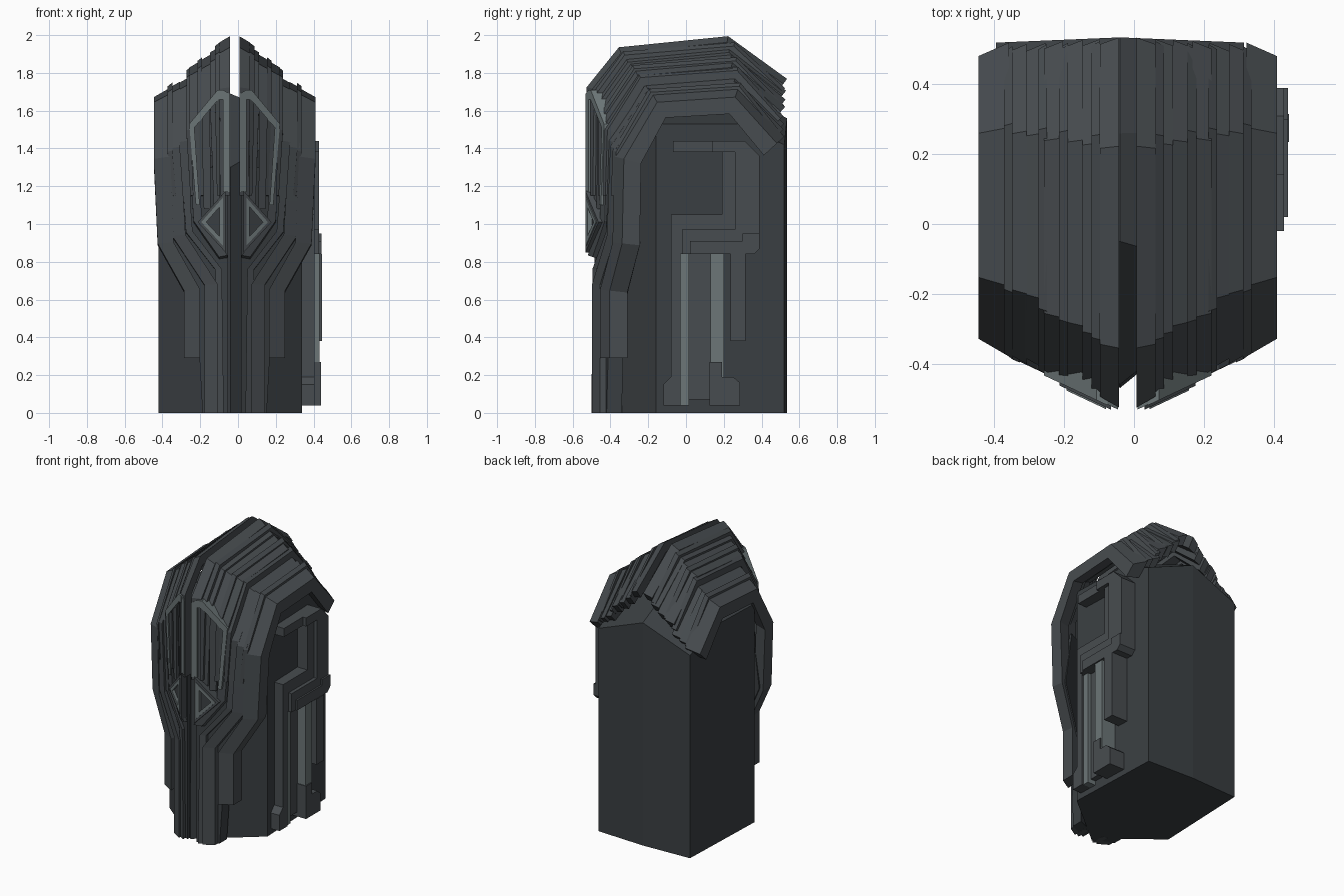
import bpy, bmesh
from mathutils import Vector

if "Cube" in bpy.data.objects:
    bpy.data.objects.remove(bpy.data.objects["Cube"])

CX = -0.018          # symmetry axis of the helmet
SLOPE = 0.47         # how fast the face falls back away from the centre


def material(name, rgb):
    m = bpy.data.materials.new(name)
    m.diffuse_color = (*rgb, 1)
    m.use_nodes = True
    m.node_tree.nodes["Principled BSDF"].inputs["Base Color"].default_value = m.diffuse_color
    return m


DARK = material("dark_metal", (0.043, 0.05, 0.055))
MID = material("mid_metal", (0.064, 0.073, 0.08))
LIGHT = material("light_metal", (0.15, 0.18, 0.185))


def make(name, verts, faces, mat):
    bm = bmesh.new()
    vs = [bm.verts.new(v) for v in verts]
    for f in faces:
        bm.faces.new([vs[i] for i in f])
    bmesh.ops.recalc_face_normals(bm, faces=bm.faces)
    me = bpy.data.meshes.new(name)
    bm.to_mesh(me)
    bm.free()
    me.materials.append(mat)
    ob = bpy.data.objects.new(name, me)
    bpy.context.collection.objects.link(ob)
    return ob


def prism(name, front, back, mat, hole=None):
    """Solid between two matching outlines; hole = (front, back) gives a ring."""
    n = len(front)
    verts = list(front) + list(back)
    nxt = [(i, (i + 1) % n) for i in range(n)]
    faces = [(i, j, n + j, n + i) for i, j in nxt]
    if hole:
        verts += list(hole[0]) + list(hole[1])
        faces += [(2*n + i, 2*n + j, 3*n + j, 3*n + i) for i, j in nxt]
        faces += [(i, j, 2*n + j, 2*n + i) for i, j in nxt]
        faces += [(n + i, n + j, 3*n + j, 3*n + i) for i, j in nxt]
    else:
        faces += [tuple(range(n)), tuple(range(n, 2 * n))]
    return make(name, verts, faces, mat)


def face_y(u):
    return -0.535 + SLOPE * u


def face_part(name, outline, proud, depth, mat, hole=None):
    """Plate given in (u, z) laid on the V-shaped face, on both sides."""
    for side, s in (("left", -1), ("right", 1)):
        def lay(pts, d):
            return [(CX + s * u, face_y(u) - proud + d, z) for u, z in pts]
        h = (lay(hole, 0), lay(hole, depth)) if hole else None
        prism(f"{side}_{name}", lay(outline, 0), lay(outline, depth), mat, h)


def ribbon(name, pts, depth, mat, tilt=0.4):
    """Angular strip through (u, y, z, width), tilted outwards, on both sides."""
    for side, s in (("left", -1), ("right", 1)):
        verts = []
        for i, (u, y, z, w) in enumerate(pts):
            a, b = pts[max(i - 1, 0)], pts[min(i + 1, len(pts) - 1)]
            t = Vector((b[1] - a[1], b[2] - a[2])).normalized()
            n = Vector((-t.y, t.x))
            d = tilt * w
            for side_u, drop in ((-1, -d), (1, d), (1, d + depth), (-1, depth)):
                verts.append((CX + s * (u + side_u * w / 2), y + n.x * drop, z + n.y * drop))
        faces = [(0, 1, 2, 3), tuple(range(len(verts) - 4, len(verts)))]
        for k in range(0, len(verts) - 4, 4):
            faces += [(k + j, k + (j + 1) % 4, k + 4 + (j + 1) % 4, k + 4 + j) for j in range(4)]
        make(f"{side}_{name}", verts, faces, mat)


# Core body: hexagonal column, ridged roof sloping down at front and back
BX, HW, HB = -0.04, 0.38, 0.355
body = [(BX, -0.47, 0), (BX + HW, -0.16, 0), (BX + HB, 0.52, 0),
        (BX, 0.535, 0), (BX - HB, 0.52, 0), (BX - HW, -0.16, 0),
        (BX, -0.46, 1.3), (BX + HW, -0.16, 1.53), (BX + HB, 0.52, 1.42),
        (BX, 0.535, 1.56), (BX - HB, 0.52, 1.42), (BX - HW, -0.16, 1.53),
        (BX, -0.05, 1.69), (BX, 0.26, 1.69), (BX + 0.364, 0.27, 1.53), (BX - 0.364, 0.27, 1.53)]
make("core_body", body,
     [tuple(range(6)), (0, 1, 7, 6), (1, 2, 8, 14, 7), (2, 3, 9, 8), (3, 4, 10, 9),
      (4, 5, 11, 15, 10), (5, 0, 6, 11), (6, 7, 12), (6, 12, 11),
      (7, 14, 13, 12), (12, 13, 15, 11), (14, 8, 9, 13), (13, 9, 10, 15)], DARK)

# Helmet strips: (t inner->outer, u start, u end, recess, lower path of (u, z), lower width)
strips = [
    (0.00, 0.025, 0.08, 0.0, [(0.05, 1.15)], 0.05),
    (0.19, 0.08, 0.13, 0.012, [(0.095, 1.10)], 0.032),
    (0.34, 0.13, 0.185, 0.005, [(0.145, 1.08)], 0.036),
    (0.46, 0.185, 0.24, 0.0, [(0.20, 1.10), (0.195, 1.02), (0.06, 0.83)], 0.045),
    (0.74, 0.235, 0.295, 0.01, [(0.252, 1.12), (0.24, 0.96), (0.085, 0.76), (0.075, 0)], 0.035),
    (0.83, 0.29, 0.345, 0.0, [(0.305, 1.12), (0.295, 0.94), (0.125, 0.68), (0.125, 0)], 0.07),
    (0.97, 0.34, 0.428, 0.0, [(0.365, 0.9), (0.225, 0.65), (0.225, 0.29)], 0.085),
]
for i, (t, u0, u1, r, lower, w) in enumerate(strips):
    u, wt = (u0 + u1) / 2, u1 - u0
    path = [(u, 0.525 - 0.025 * t, 1.755 - 0.32 * t, wt),
            (u, 0.22 + 0.05 * t, 1.978 - 0.29 * t, wt),
            (u, -0.35 + 0.19 * t, 1.92 - 0.26 * t, wt),
            (u, face_y(u) + r, 1.72 - 0.38 * t, wt)]
    path += [(lu, face_y(lu) + r, lz, w) for lu, lz in lower]
    ribbon(f"helmet_strip_{i + 1}", path, 0.06 + 0.035 * t, MID, 0.3)

# Narrow raised ridges along the crown steps
for i, t in enumerate((0.12, 0.4, 0.58, 0.88)):
    u = 0.052 + 0.33 * t
    ribbon(f"crown_ridge_{i + 1}",
           [(u, 0.52 - 0.02 * t, 1.75 - 0.32 * t, 0.025),
            (u, 0.25 + 0.04 * t, 1.985 - 0.28 * t, 0.025),
            (u, -0.35 + 0.18 * t, 1.935 - 0.26 * t, 0.025),
            (u, face_y(u) - 0.005, 1.72 - 0.38 * t, 0.025),
            (u * 0.93, face_y(u * 0.93) - 0.005, 1.15, 0.016)], 0.05, MID)

# Backing plate behind the face strips
face_part("cheek_plate", [(0.035, 1.3), (0.3, 1.3), (0.38, 0.9), (0.25, 0.66), (0.2, 0.55),
                          (0.17, 0), (0.035, 0)], -0.035, 0.08, DARK)

# Light visor frame: inner bar and outer bent bar
face_part("visor_inner_bar", [(0.028, 1.17), (0.062, 1.17), (0.062, 1.71), (0.028, 1.69)],
          0.01, 0.05, LIGHT)
face_part("visor_outer_bar", [(0.058, 1.71), (0.09, 1.71), (0.24, 1.53), (0.205, 1.1),
                              (0.185, 1.1), (0.213, 1.51), (0.085, 1.66), (0.058, 1.66)],
          0.012, 0.06, LIGHT)

# Triangular eyes: outer rim, lighter inner rim and recessed socket
face_part("eye_rim", [(0.048, 1.175), (0.048, 0.85), (0.195, 1.01)], 0.02, 0.08, MID,
          [(0.065, 1.13), (0.065, 0.895), (0.172, 1.01)])
face_part("eye_inner_rim", [(0.062, 1.14), (0.062, 0.885), (0.176, 1.01)], 0.025, 0.06, LIGHT,
          [(0.08, 1.09), (0.08, 0.935), (0.15, 1.01)])
face_part("eye_socket", [(0.062, 1.14), (0.062, 0.885), (0.176, 1.01)], 0.0, 0.05, DARK)


# Equipment on the right side, outlines in (y, z)
def side_part(name, outline, x, mat):
    prism(name, [(x, y, z) for y, z in outline], [(0.31, y, z) for y, z in outline], mat)


def side_box(name, y0, y1, z0, z1, x, mat):
    side_part(name, [(y0, z0), (y1, z0), (y1, z1), (y0, z1)], x, mat)


side_part("side_conduit_inner", [(-0.07, 1.44), (0.3, 1.44), (0.3, 0.88), (0.02, 0.88), (0.02, 0.84),
                                 (-0.03, 0.84), (-0.03, 0.04), (-0.12, 0.04), (-0.12, 0.15), (-0.08, 0.19),
                                 (-0.08, 1.05), (0.19, 1.05), (0.19, 1.38), (-0.07, 1.38)], 0.405, MID)
side_part("side_conduit_outer", [(0.14, 1.44), (0.31, 1.44), (0.39, 1.36), (0.39, 0.87), (0.36, 0.84),
                                 (-0.02, 0.84), (-0.02, 0.97), (0.26, 0.97), (0.26, 1.38), (0.14, 1.38)],
          0.43, MID)
side_part("side_conduit_elbow", [(0.39, 0.95), (0.39, 0.87), (0.36, 0.84), (0.02, 0.84), (0.02, 0.91),
                                 (0.3, 0.91), (0.3, 0.95)], 0.442, MID)
side_box("side_panel", 0.0, 0.14, 0.07, 0.84, 0.37, MID)
side_box("side_light_bar_front", -0.03, 0.015, 0.04, 0.84, 0.395, LIGHT)
side_box("side_light_bar_rear", 0.13, 0.2, 0.06, 0.84, 0.432, LIGHT)
side_box("side_rear_block", 0.235, 0.315, 0.38, 0.84, 0.445, MID)
side_part("side_foot", [(0.125, 0.04), (0.285, 0.04), (0.285, 0.16), (0.25, 0.19), (0.19, 0.19),
                        (0.19, 0.27), (0.125, 0.27)], 0.44, MID)
